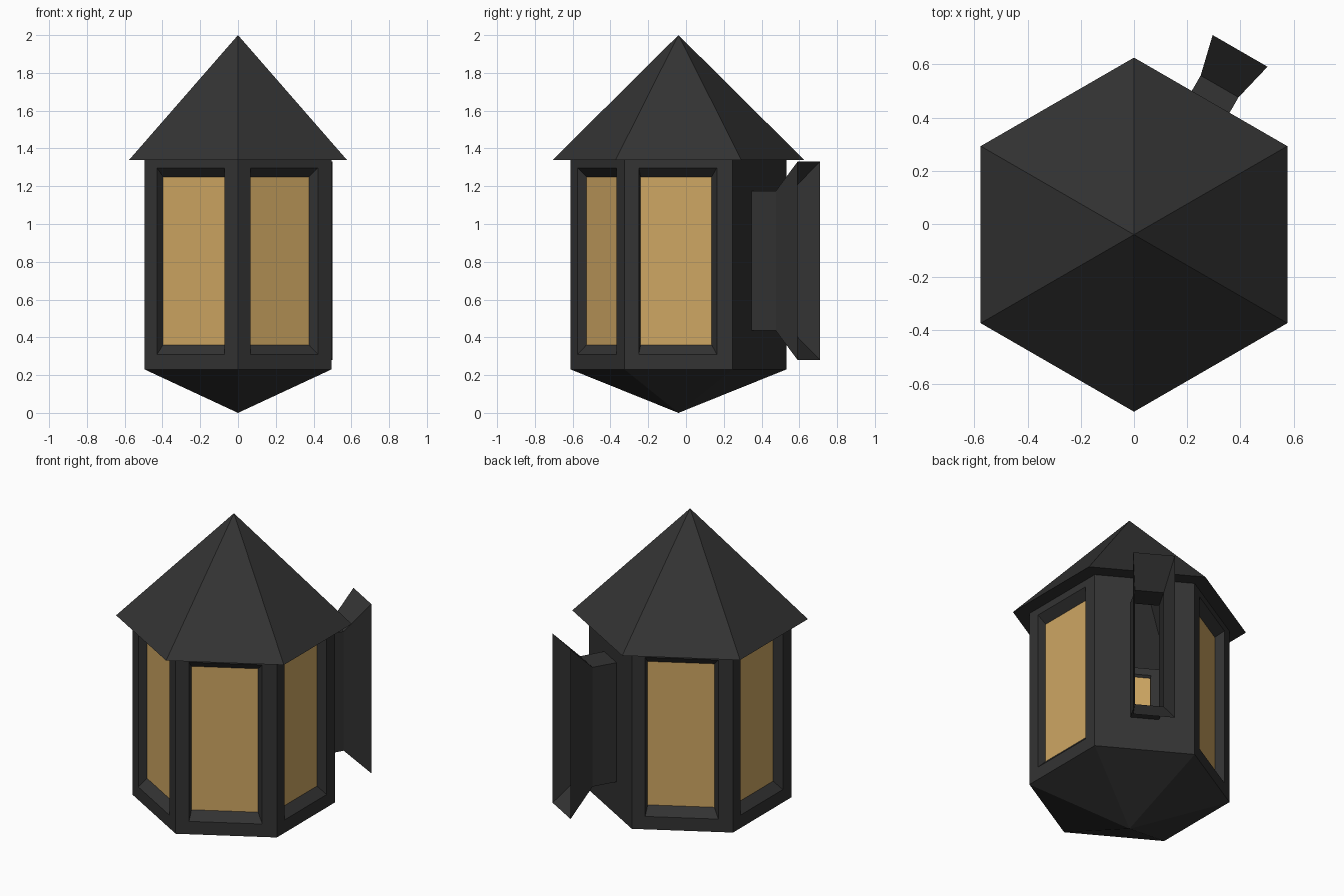
import bpy, bmesh, math
from mathutils import Vector

if "Cube" in bpy.data.objects:
    bpy.data.objects.remove(bpy.data.objects["Cube"])

CY = -0.04                      # lantern axis sits slightly forward
R_BODY, R_ROOF = 0.571, 0.665   # hexagon corner radii
APO = R_BODY * math.cos(math.pi / 6)
Z_LOW, Z_TOP = 0.23, 1.34


def material(name, rgb):
    m = bpy.data.materials.new(name)
    m.diffuse_color = (*rgb, 1)
    m.use_nodes = True
    m.node_tree.nodes["Principled BSDF"].inputs["Base Color"].default_value = m.diffuse_color
    return m


IRON = material("dark iron", (0.033, 0.033, 0.033))
GLASS = material("amber glass", (0.62, 0.385, 0.125))


def finish(bm, name):
    bmesh.ops.remove_doubles(bm, verts=bm.verts, dist=0.0005)
    me = bpy.data.meshes.new(name)
    bm.to_mesh(me)
    bm.free()
    me.materials.append(IRON)
    me.materials.append(GLASS)
    ob = bpy.data.objects.new(name, me)
    bpy.context.collection.objects.link(ob)
    return ob


def nested_rings(bm, deg, rings, cap):
    """Join rectangles (distance, t0, t1, z0, z1) placed on the side facing deg."""
    a = math.radians(deg)
    n, t = Vector((math.cos(a), math.sin(a), 0)), Vector((-math.sin(a), math.cos(a), 0))
    loops = []
    for d, t0, t1, z0, z1 in rings:
        loops.append([bm.verts.new(n * d + t * s + Vector((0, CY, z)))
                      for s, z in ((t0, z0), (t1, z0), (t1, z1), (t0, z1))])
    for p, q in zip(loops, loops[1:]):
        for i in range(4):
            j = (i + 1) % 4
            bm.faces.new((p[i], p[j], q[j], q[i]))
    if cap:
        bm.faces.new(loops[-1]).material_index = 1


def hexagon(bm, r, z):
    return [bm.verts.new((r * math.cos(math.radians(30 + 60 * k)),
                          CY + r * math.sin(math.radians(30 + 60 * k)), z)) for k in range(6)]


WALL = (APO, -R_BODY / 2, R_BODY / 2, Z_LOW, Z_TOP)
HOLE = (APO, -0.082, 0.082, 0.435, 1.175)

# Walls: five recessed windows and one side pierced for the bracket
bm = bmesh.new()
for deg in (0, 120, 180, 240, 300):
    nested_rings(bm, deg, [WALL, (APO, -0.21, 0.203, 0.31, 1.297),
                           (APO - 0.048, -0.2, 0.176, 0.36, 1.25)], True)
nested_rings(bm, 60, [WALL, HOLE], False)
finish(bm, "lantern_walls")

# Hollow wall bracket: straight neck, then open flare
bm = bmesh.new()
nested_rings(bm, 60, [HOLE, (0.643, -0.082, 0.082, 0.435, 1.175),
                      (0.797, -0.119, 0.119, 0.28, 1.33)], False)
finish(bm, "wall_bracket")

# Roof with flat eaves underside
bm = bmesh.new()
inner, outer = hexagon(bm, R_BODY, Z_TOP), hexagon(bm, R_ROOF, Z_TOP)
tip = bm.verts.new((0, CY, 2.0))
for i in range(6):
    j = (i + 1) % 6
    bm.faces.new((outer[i], outer[j], tip))
    bm.faces.new((inner[i], inner[j], outer[j], outer[i]))
finish(bm, "roof")

# Pointed base
bm = bmesh.new()
ring = hexagon(bm, R_BODY, Z_LOW)
tip = bm.verts.new((0, CY, 0))
for i in range(6):
    bm.faces.new((ring[(i + 1) % 6], ring[i], tip))
finish(bm, "pointed_base")
